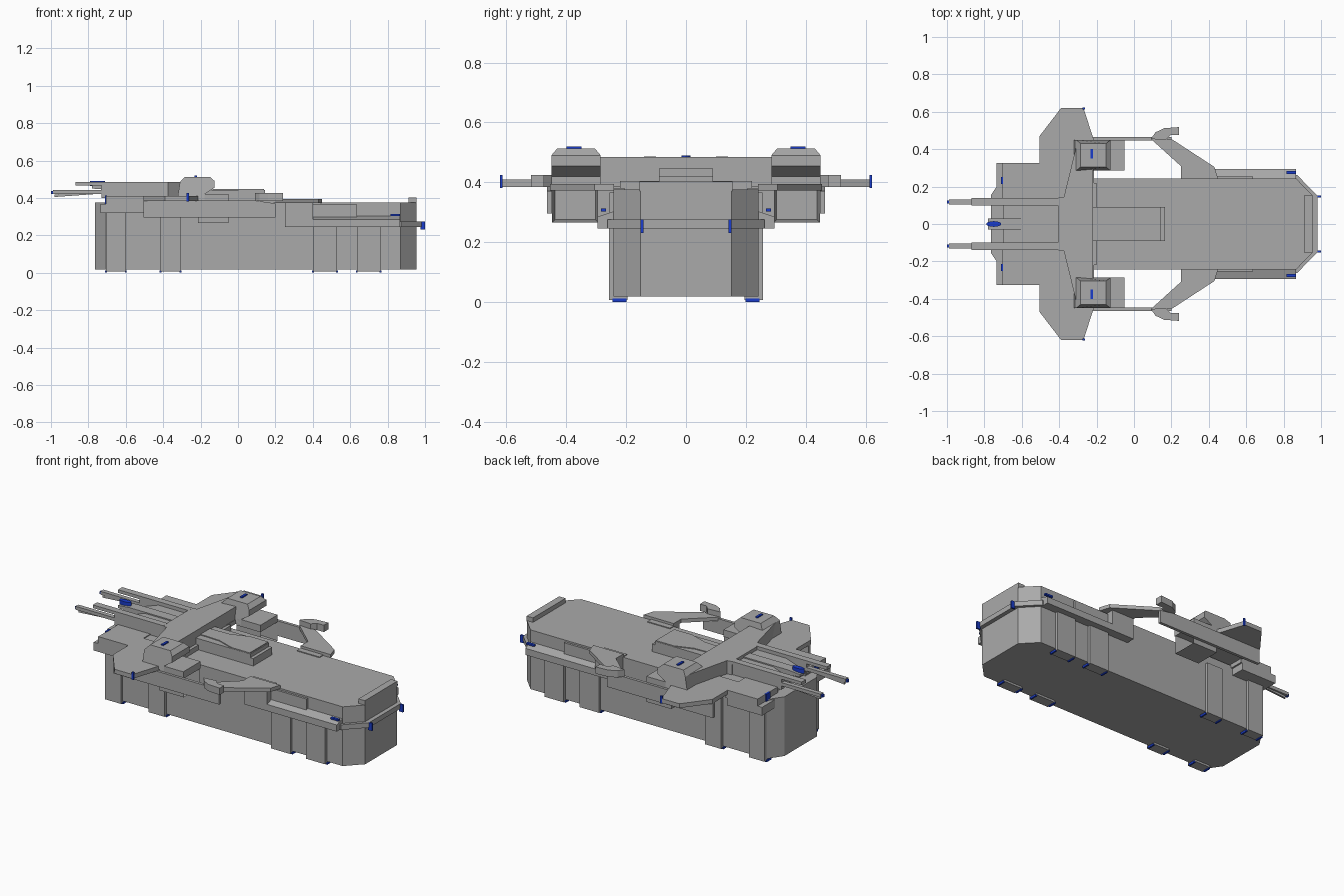
import bpy, bmesh, math
from mathutils import Vector


def material(name, rgb):
    m = bpy.data.materials.new(name)
    m.diffuse_color = (*rgb, 1)
    return m


GREY = material("hull grey", (0.40, 0.40, 0.40))
BLUE = material("marker blue", (0.01, 0.045, 0.60))


def finish(name, bm, mat, mirror):
    bmesh.ops.recalc_face_normals(bm, faces=bm.faces)
    me = bpy.data.meshes.new(name)
    bm.to_mesh(me)
    bm.free()
    ob = bpy.data.objects.new(name, me)
    bpy.context.collection.objects.link(ob)
    me.materials.append(mat)
    if mirror:
        mod = ob.modifiers.new("both_sides", 'MIRROR')
        mod.use_axis = (False, True, False)
        mod.use_mirror_merge = False
    return ob


def prism(name, pts, lo, hi, axis='z', mirror=False, mat=GREY, recess=0, shape=None):
    """Extrude a profile: axis z takes (x, y) points, axis y takes (x, z) points."""
    bm = bmesh.new()

    def at(p, d):
        return (p[0], p[1], d) if axis == 'z' else (p[0], d, p[1])
    a = [bm.verts.new(at(p, lo)) for p in pts]
    b = [bm.verts.new(at(p, hi)) for p in pts]
    bm.faces.new(a)
    bm.faces.new(b)
    n = len(pts)
    for i in range(n):
        bm.faces.new((a[i], a[(i + 1) % n], b[(i + 1) % n], b[i]))
    bmesh.ops.recalc_face_normals(bm, faces=bm.faces)
    if shape:
        for v in bm.verts:
            shape(v.co)
    if recess:      # hollow out the face looking along +x
        bm.normal_update()
        f = max(bm.faces, key=lambda q: q.calc_center_median().x)
        bmesh.ops.inset_region(bm, faces=[f], thickness=0.014)
        for v in f.verts:
            v.co.x -= recess
    return finish(name, bm, mat, mirror)


def box(name, x, y, z, mirror=False, mat=GREY, recess=0):
    pts = [(x[0], y[0]), (x[1], y[0]), (x[1], y[1]), (x[0], y[1])]
    return prism(name, pts, z[0], z[1], 'z', mirror, mat, recess)


def symmetric(half):
    return half + [(x, -y) for x, y in reversed(half)]


# Main hull with chamfered ends
prism("hull", symmetric([(-0.765, 0.155), (-0.705, 0.242), (0.868, 0.242), (0.955, 0.152)]), 0.018, 0.375)
prism("nose_lip", symmetric([(0.912, 0.155), (0.955, 0.155)]), 0.37, 0.402)

# Rail around the nose and along the flanks
prism("nose_rail", symmetric([(0.80, 0.262), (0.872, 0.262), (0.98, 0.152)]), 0.245, 0.275)
prism("side_rail", [(0.40, 0.235), (0.865, 0.235), (0.865, 0.295), (0.40, 0.295)], 0.245, 0.305,
      mirror=True, shape=lambda c: setattr(c, 'z', 0.285) if c.z > 0.3 and c.y > 0.28 else None)
box("upper_side_plate", (0.25, 0.635), (0.22, 0.255), (0.285, 0.365), True)
box("arm_mount", (0.25, 0.40), (0.205, 0.295), (0.245, 0.38), True)
box("rail_light", (0.815, 0.867), (0.268, 0.284), (0.303, 0.313), True, BLUE)
box("nose_light", (0.975, 1.0), (0.142, 0.152), (0.23, 0.275), True, BLUE)

# Side piers and feet with blue edge markers
for i, (x0, x1) in enumerate([(-0.705, -0.60), (-0.415, -0.308), (0.40, 0.53), (0.635, 0.762)]):
    top = 0.32 if i < 2 else 0.25
    box(f"pier_{i}", (x0, x1), (0.195, 0.258), (0.006, top), True)
    for j, x in enumerate((x0, x1)):
        box(f"foot_marker_{i}_{j}", (x - 0.005, x + 0.005), (0.198, 0.245), (0.0, 0.012), True, BLUE)

# Wings, flank boards and rear shelves
prism("wing", [(-0.505, 0.20), (-0.505, 0.47), (-0.39, 0.62), (-0.27, 0.62), (-0.215, 0.45), (-0.215, 0.20)],
      0.384, 0.41, mirror=True)
prism("flank_board", [(-0.505, 0.295), (0.20, 0.295), (0.20, 0.37), (0.10, 0.385), (-0.505, 0.385)],
      0.447, 0.465, 'y', True)
box("wing_marker", (-0.275, -0.262), (0.613, 0.622), (0.38, 0.425), True, BLUE)
box("rear_shelf", (-0.735, -0.50), (0.20, 0.325), (0.318, 0.368), True)
box("rear_shelf_top", (-0.705, -0.49), (0.13, 0.325), (0.36, 0.41), True)
box("rear_marker", (-0.712, -0.70), (0.213, 0.25), (0.365, 0.412), True, BLUE)
box("rear_deck", (-0.69, -0.20), (-0.22, 0.22), (0.365, 0.405))

# Cross bridge between the two engine cabs
prism("bridge", symmetric([(-0.405, 0.14), (-0.375, 0.145), (-0.31, 0.41), (-0.218, 0.41)]), 0.40, 0.485)


# Engine cabs: overhanging chin, tapered roof
def taper(c):
    if c.z > 0.50:
        c.y = 0.3675 + (c.y - 0.3675) * 0.76


prism("engine_cab", [(-0.325, 0.39), (-0.31, 0.485), (-0.285, 0.513), (-0.15, 0.513), (-0.125, 0.49),
                     (-0.125, 0.455), (-0.18, 0.42), (-0.18, 0.39)], 0.285, 0.45, 'y', True, shape=taper)
box("cab_base", (-0.21, -0.05), (0.285, 0.45), (0.378, 0.42), True)
box("intake", (-0.215, -0.05), (0.292, 0.447), (0.265, 0.382), True, recess=0.13)
box("cab_light", (-0.232, -0.218), (0.35, 0.40), (0.511, 0.52), True, BLUE)

# Forward arms and outrigger pods
prism("arm", [(0.09, 0.455), (0.20, 0.455), (0.43, 0.305), (0.45, 0.24), (0.25, 0.24), (0.25, 0.31)],
      0.372, 0.394, mirror=True)
prism("arm_pod", [(0.09, 0.455), (0.115, 0.49), (0.16, 0.512), (0.24, 0.518), (0.24, 0.475), (0.195, 0.475),
                  (0.17, 0.448)], 0.384, 0.425, mirror=True)

# Command cabin on the deck with raised wedge roof
box("cabin_base", (-0.22, 0.165), (-0.09, 0.09), (0.37, 0.42))
prism("cabin_roof", symmetric([(-0.22, 0.09), (0.145, 0.09)]), 0.415, 0.442)
prism("cabin_panel", symmetric([(-0.22, 0.045), (-0.09, 0.05), (0.02, 0.088), (0.14, 0.088)]), 0.44, 0.447)

# Rear gun rails, barrels and central spine
box("gun_rail", (-0.87, -0.40), (0.10, 0.14), (0.467, 0.486), True)
box("gun_rail_body", (-0.73, -0.40), (0.105, 0.135), (0.40, 0.47), True)
box("gun_barrel", (-0.99, -0.70), (0.105, 0.132), (0.422, 0.442), True)
prism("gun_lower_barrel", [(-0.98, 0.405), (-0.70, 0.425), (-0.70, 0.44), (-0.98, 0.418)], 0.11, 0.122, 'y', True)
box("barrel_marker", (-1.0, -0.985), (0.11, 0.126), (0.421, 0.437), True, BLUE)
prism("spine", [(-0.70, 0.39), (-0.40, 0.39), (-0.40, 0.465), (-0.60, 0.465), (-0.70, 0.43)], -0.10, 0.10, 'y')
prism("tail_boom", [(-0.78, 0.45), (-0.40, 0.42), (-0.40, 0.472), (-0.70, 0.472), (-0.78, 0.465)], -0.03, 0.03, 'y')
prism("tail_light", [(-0.75 + 0.04 * math.cos(a * math.pi / 8), 0.015 * math.sin(a * math.pi / 8))
                     for a in range(16)], 0.463, 0.49, mat=BLUE)
